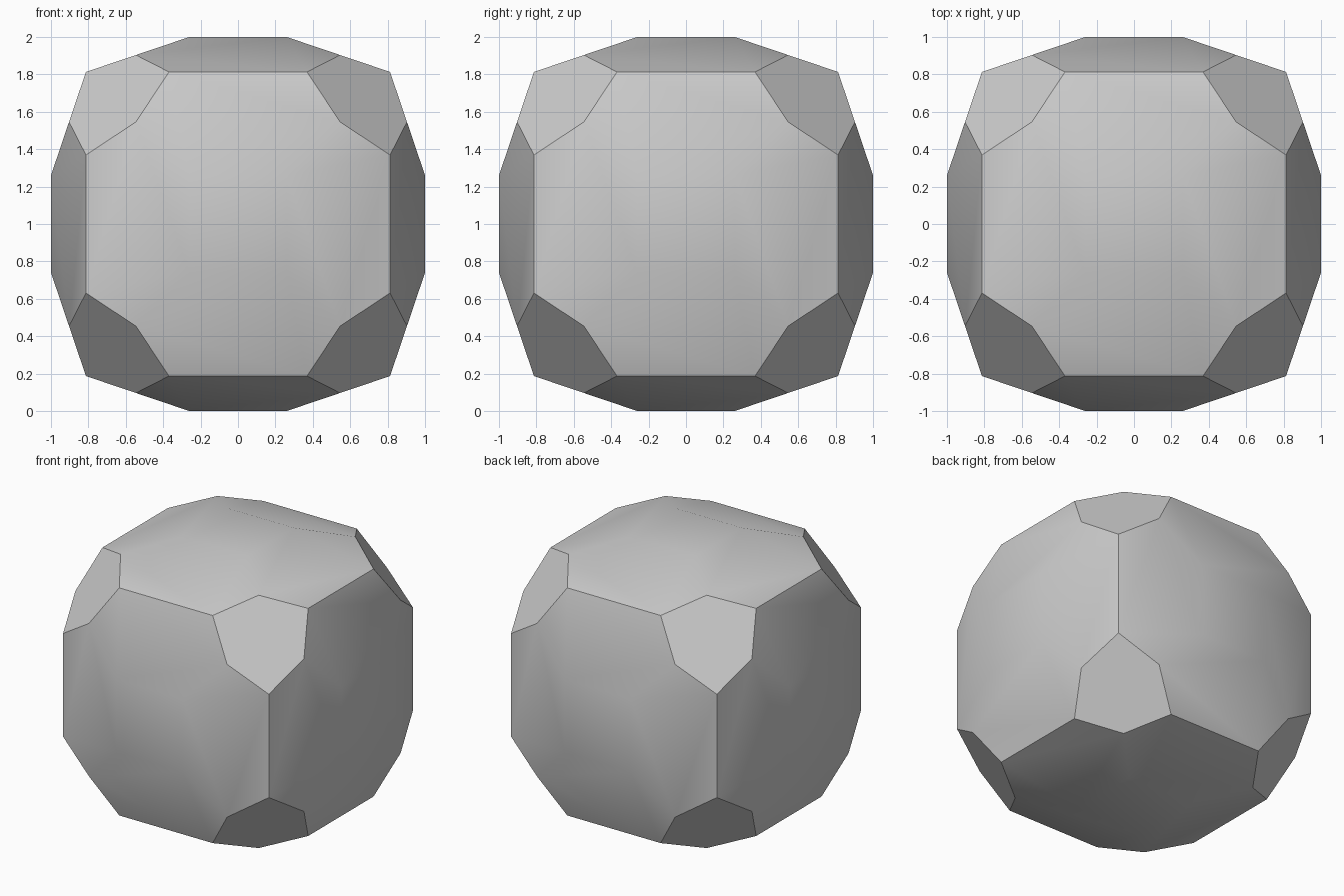
import bpy
import bmesh
from itertools import product
from mathutils import Vector

old = bpy.data.objects.get("Cube")
if old:
    bpy.data.objects.remove(old, do_unlink=True)

EDGE = 0.813     # half width of the cube at its edges
FLAT = 0.26      # half width of the flat centre of each side
CORNER = 1.995   # corner cuts lie where |x| + |y| + |z| equals this

grey = bpy.data.materials.new("light_grey")
grey.use_nodes = True
colour = (0.6, 0.6, 0.6, 1)
grey.diffuse_color = colour
grey.node_tree.nodes["Principled BSDF"].inputs["Base Color"].default_value = colour

# Cube whose sides rise to a raised flat centre
bm = bmesh.new()
bmesh.ops.create_cube(bm, size=2 * EDGE)
sides = list(bm.faces)
bmesh.ops.inset_individual(bm, faces=sides, thickness=EDGE - FLAT,
                           use_even_offset=True)
for side in sides:
    side.normal_update()
    shift = side.normal * (1 - EDGE)
    for v in side.verts:
        v.co += shift

# Cut off and cap the eight corners
for signs in product((-1, 1), repeat=3):
    normal = Vector(signs).normalized()
    cut = bmesh.ops.bisect_plane(
        bm, geom=bm.verts[:] + bm.edges[:] + bm.faces[:],
        plane_co=Vector(signs) * CORNER / 3, plane_no=normal, clear_outer=True)
    rim = [e for e in cut["geom_cut"] if isinstance(e, bmesh.types.BMEdge)]
    bmesh.ops.edgeloop_fill(bm, edges=rim)
bmesh.ops.recalc_face_normals(bm, faces=bm.faces[:])
bmesh.ops.translate(bm, verts=bm.verts[:], vec=(0, 0, 1))

mesh = bpy.data.meshes.new("domed_block")
bm.to_mesh(mesh)
bm.free()
mesh.materials.append(grey)
block = bpy.data.objects.new("domed_block", mesh)
bpy.context.collection.objects.link(block)

# Domed sides shade smoothly, cube edges and corner cuts stay sharp
bpy.ops.object.select_all(action="DESELECT")
block.select_set(True)
bpy.context.view_layer.objects.active = block
bpy.ops.object.shade_smooth_by_angle(angle=0.52)
